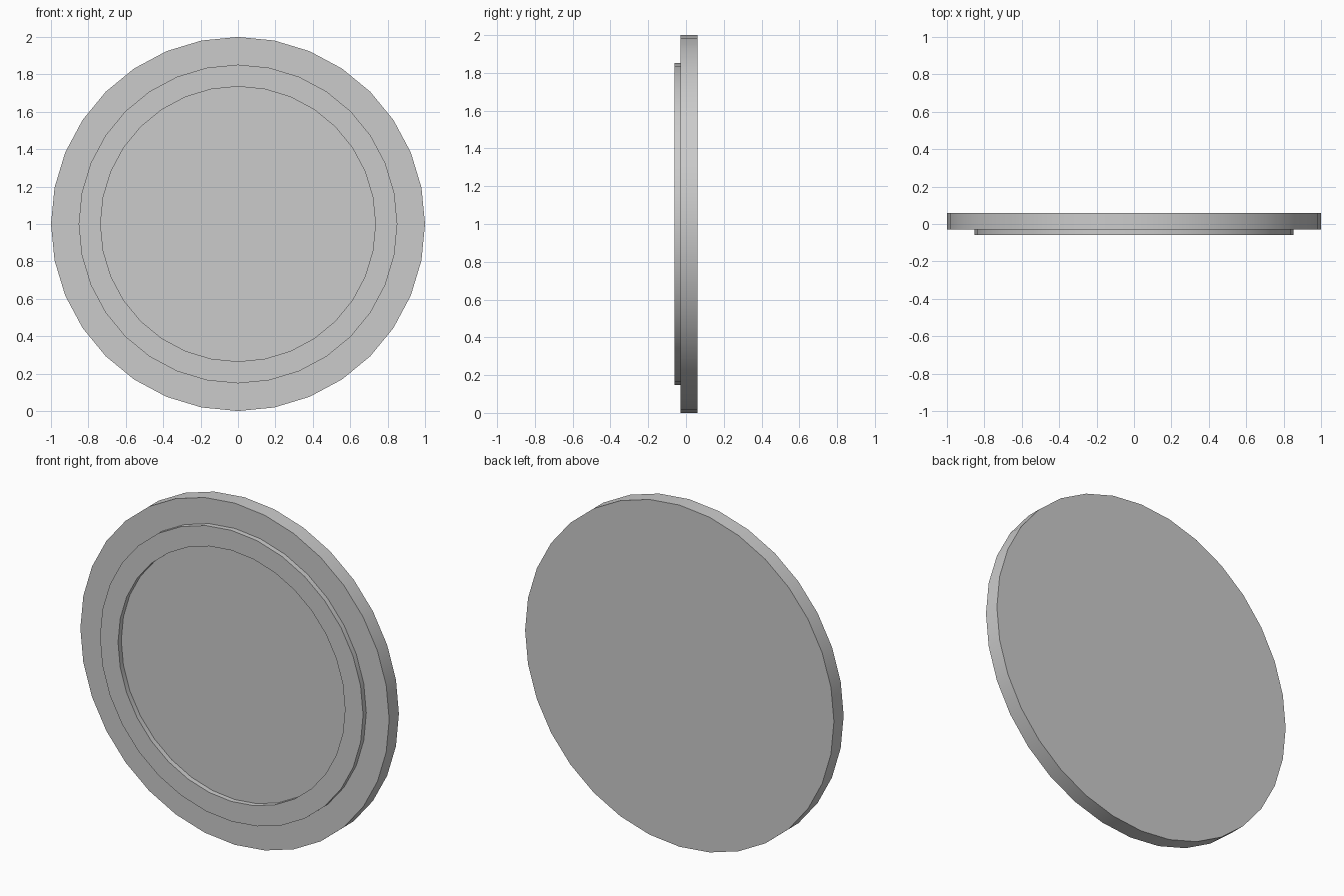
import bpy, bmesh, math

if "Cube" in bpy.data.objects:
    bpy.data.objects.remove(bpy.data.objects["Cube"])

SIDES = 32

def lathe(name, profile):
    """Revolve (radius, y) points about the y axis through z = 1, capping both ends."""
    bm = bmesh.new()
    rings = []
    for r, y in profile:
        rings.append([bm.verts.new((r * math.sin(2 * math.pi * i / SIDES), y,
                                    1 + r * math.cos(2 * math.pi * i / SIDES)))
                      for i in range(SIDES)])
    for a, b in zip(rings, rings[1:]):
        for i in range(SIDES):
            j = (i + 1) % SIDES
            bm.faces.new((a[i], a[j], b[j], b[i]))
    bm.faces.new(rings[0])
    bm.faces.new(rings[-1])
    bmesh.ops.recalc_face_normals(bm, faces=bm.faces)
    mesh = bpy.data.meshes.new(name)
    bm.to_mesh(mesh)
    bm.free()
    obj = bpy.data.objects.new(name, mesh)
    bpy.context.collection.objects.link(obj)
    bpy.context.view_layer.objects.active = obj
    obj.select_set(True)
    bpy.ops.object.shade_smooth_by_angle(angle=math.radians(30))
    return obj

# Round plate with a raised ring on the front face
lathe("disc_with_raised_ring", [
    (0.735, -0.03),   # recessed centre
    (0.735, -0.06),   # ring inner wall
    (0.852, -0.06),   # ring face
    (0.852, -0.03),   # ring outer wall
    (1.0, -0.03),     # rim front
    (1.0, 0.06),      # rim back
])
